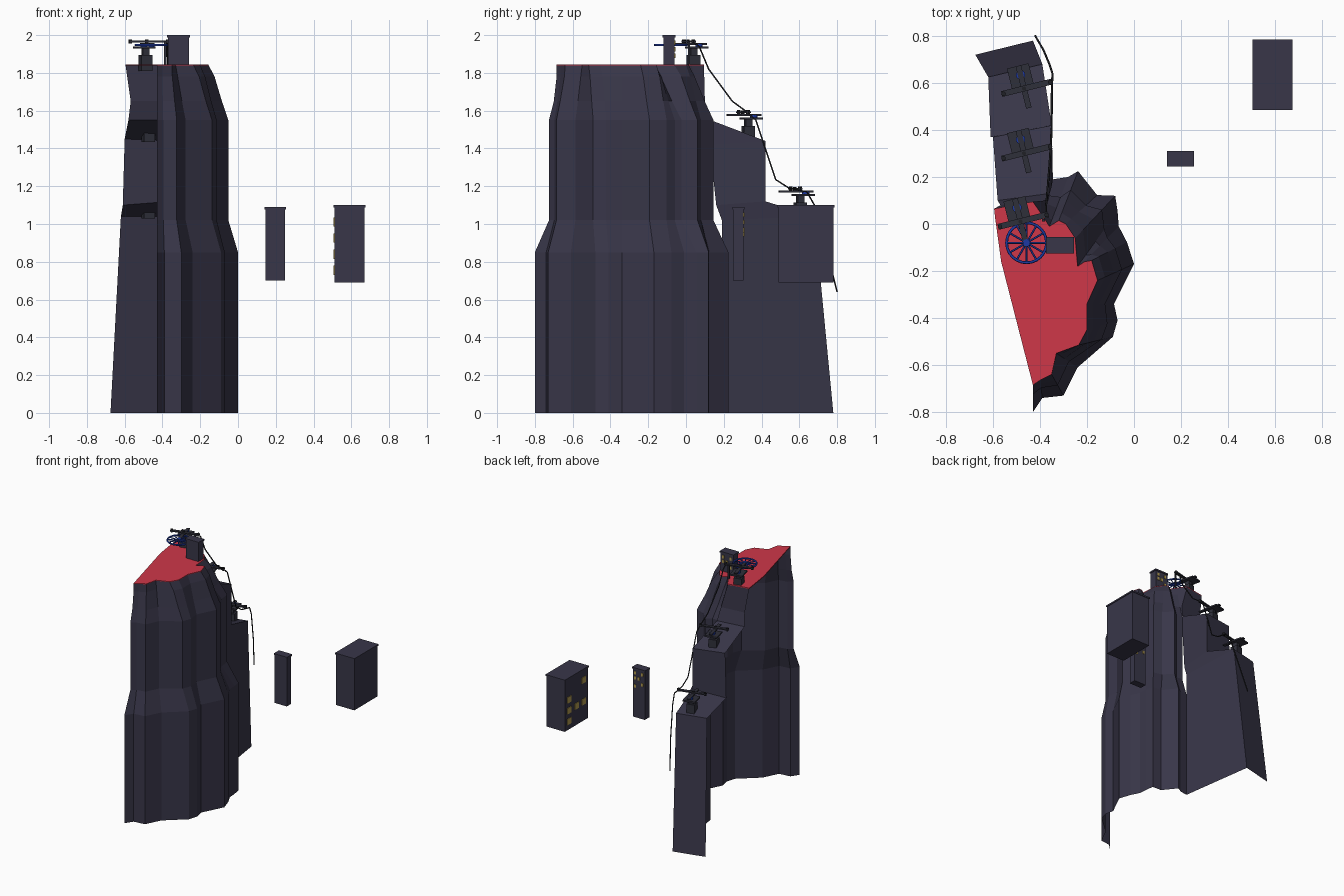
import bpy, bmesh, math
from mathutils import Vector, Matrix

if "Cube" in bpy.data.objects:
    bpy.data.objects.remove(bpy.data.objects["Cube"])


def material(name, rgb):
    m = bpy.data.materials.new(name)
    m.diffuse_color = (*rgb, 1)
    m.use_nodes = True
    m.node_tree.nodes["Principled BSDF"].inputs["Base Color"].default_value = m.diffuse_color
    return m


ROCK = material("slate_violet", (0.040, 0.037, 0.066))
RED = material("crimson", (0.62, 0.038, 0.066))
BLUE = material("royal_blue", (0.012, 0.04, 0.36))
DARK = material("charcoal", (0.014, 0.015, 0.019))
IRON = material("iron_grey", (0.028, 0.029, 0.042))
YELLOW = material("window_yellow", (0.45, 0.33, 0.08))


def finish(bm, name, mat):
    me = bpy.data.meshes.new(name)
    bm.to_mesh(me)
    bm.free()
    me.materials.append(mat)
    ob = bpy.data.objects.new(name, me)
    bpy.context.collection.objects.link(ob)
    return ob


def box(name, lo, hi, mat, frame=Matrix()):
    lo, hi = Vector(lo), Vector(hi)
    bm = bmesh.new()
    bmesh.ops.create_cube(bm, size=1)
    for v in bm.verts:
        v.co = frame @ Vector([(lo[k] + hi[k]) / 2 + v.co[k] * (hi[k] - lo[k]) for k in range(3)])
    return finish(bm, name, mat)


def disc(name, r, z0, z1, at, mat, frame, n=12):
    bm = bmesh.new()
    bmesh.ops.create_cone(bm, cap_ends=True, segments=n, radius1=r, radius2=r, depth=z1 - z0,
                          matrix=frame @ Matrix.Translation((at[0], at[1], (z0 + z1) / 2)))
    return finish(bm, name, mat)


def sheet(name, rows, mat):
    """Open surface through rows of points, bottom row first."""
    bm = bmesh.new()
    grid = [[bm.verts.new(p) for p in row] for row in rows]
    for a, b in zip(grid, grid[1:]):
        for i in range(len(a) - 1):
            bm.faces.new((a[i], a[i + 1], b[i + 1], b[i]))
    return finish(bm, name, mat)


def tube(name, pts, r, mat, cyclic=False):
    cu = bpy.data.curves.new(name, 'CURVE')
    cu.dimensions = '3D'
    cu.bevel_depth = r
    cu.bevel_resolution = 1
    cu.use_fill_caps = True
    s = cu.splines.new('POLY')
    s.points.add(len(pts) - 1)
    for p, c in zip(s.points, pts):
        p.co = (*c, 1)
    s.use_cyclic_u = cyclic
    cu.materials.append(mat)
    ob = bpy.data.objects.new(name, cu)
    bpy.context.collection.objects.link(ob)
    return ob


# Cliff: an open fluted wall blended from foot outline to rim outline
foot = [(-.43, -.80), (-.39, -.74), (-.30, -.73), (-.24, -.61), (-.09, -.48), (-.07, -.41),
        (-.085, -.34), (0, -.17), (-.03, -.077), (-.065, -.01), (-.07, .055), (-.08, .12),
        (-.157, .123), (-.238, .225), (-.28, .20), (-.345, .19)]
rim = [(-.43, -.685), (-.40, -.665), (-.35, -.64), (-.33, -.55), (-.235, -.515), (-.20, -.45),
       (-.20, -.34), (-.155, -.24), (-.18, -.155), (-.21, -.16), (-.24, -.18), (-.25, -.06),
       (-.29, 0), (-.32, .015), (-.36, -.01), (-.385, .03)]
rows = []
for z, t in [(0, 0), (.85, 0), (1.02, .33), (1.55, .33), (1.65, .55), (1.78, .8), (1.84, 1)]:
    row = []
    for i, (f, r) in enumerate(zip(foot, rim)):
        # the front end and the back end step in further than the right side
        extra = .32 * max(0, 1 - i / 4) + .1 * max(0, (i - 11) / 4)
        k = min(1, t + extra) if 0 < t else 0
        row.append((f[0] + (r[0] - f[0]) * k, f[1] + (r[1] - f[1]) * k, z))
    rows.append(row)
sheet("cliff_wall", rows, ROCK)

# Stepped ridge behind the cliff: side wall, edge, open left side
ridge = [[(-.345, .19, 0), (-.43, .78, 0), (-.675, .72, 0)],
         [(-.345, .19, 1.02), (-.39, .68, 1.04), (-.62, .625, 1.04)],
         [(-.35, .16, 1.10), (-.35, .42, 1.12), (-.61, .37, 1.10)],
         [(-.36, .126, 1.42), (-.35, .42, 1.44), (-.60, .37, 1.45)],
         [(-.36, .126, 1.55), (-.36, .13, 1.55), (-.58, .10, 1.55)],
         [(-.37, .08, 1.65), (-.375, .10, 1.65), (-.568, .08, 1.65)],
         [(-.385, .03, 1.84), (-.43, .095, 1.84), (-.595, .065, 1.84)]]
sheet("stepped_ridge", ridge, ROCK)

# Red plateau, a thin plate over the rim
bm = bmesh.new()
outline = rim + [(-.43, .095), (-.595, .065), (-.59, .02), (-.565, -.16)]
face = bm.faces.new([bm.verts.new((x, y, 1.838)) for x, y in outline])
ext = bmesh.ops.extrude_face_region(bm, geom=[face])
bmesh.ops.translate(bm, vec=(0, 0, .007), verts=[g for g in ext["geom"] if isinstance(g, bmesh.types.BMVert)])
bmesh.ops.recalc_face_normals(bm, faces=bm.faces)
finish(bm, "plateau", RED)


# Buildings with overhanging roof slabs and lit windows
def building(name, x0, x1, y0, y1, z0, z1, side, lit, w, h, pitch, top):
    box(name, (x0, y0, z0), (x1, y1, z1 - .01), ROCK)
    e = .005
    box(name + "_roof", (x0 - e, y0 - e, z1 - .012), (x1 + e, y1 + e, z1), ROCK)
    for c, r in lit:
        z = z1 - top - r * pitch[1]
        if side == "left":
            y = (y0 + y1) / 2 - c * pitch[0]
            box(name + "_window", (x0 - .004, y - w, z - h), (x0 + .002, y + w, z + h), YELLOW)
        else:
            x = (x0 + x1) / 2 + c * pitch[0]
            box(name + "_window", (x - w, y1 - .002, z - h), (x + w, y1 + .004, z + h), YELLOW)


building("wide_tower", .51, .67, .49, .78, .69, 1.10, "left",
         [(-1, 1), (1, 0), (0, 2), (1, 2), (-1, 3), (0, 1), (1, 1.5)][:5] + [(-1, 2)],
         .025, .024, (.09, .085), .09)
few = [(-1, 0), (1, 0), (0, 1), (1, 1), (-1, 2), (1, 2.6)]
building("slim_tower", .145, .25, .25, .305, .70, 1.09, "back", few, .009, .012, (.032, .04), .04)
building("summit_tower", -.37, -.26, -.12, -.06, 1.61, 2.0, "back", few[:5], .009, .012, (.032, .035), .04)


# Cable stations on each step
def station(n, x, y, z, reach):
    f = Matrix.Translation((x, y, z)) @ Matrix.Rotation(math.radians(14), 4, 'Z')
    s = f"station_{n}_"
    box(s + "base", (-.03, -.03, -.03), (.03, .03, .055), IRON, f)
    box(s + "neck", (-.018, -.018, .055), (.018, .018, .09), IRON, f)
    box(s + "deck", (-.05, -.035, .088), (.045, .07, .1), IRON, f)
    disc(s + "hub", .02, .1, .113, (0, .03), BLUE, f)
    box(s + "beam", (-.012, -reach, .108), (.012, .07, .117), IRON, f)
    box(s + "crossarm", (-.098, -.042, .122), (.122, -.017, .131), IRON, f)
    for px in (-.09, .114):
        disc(s + "pulley", .01, .115, .138, (px, -.03), DARK, f, 8)
    disc(s + "pin", .009, .113, .136, (0, -.03), DARK, f, 8)


station(1, -.475, .605, 1.06, .115)
station(2, -.475, .33, 1.465, .115)
station(3, -.49, .04, 1.84, .14)

# Horizontal wheel at the summit
cx, cy, cz, R = -.457, -.08, 1.947, .085
ring = [(cx + R * math.cos(a), cy + R * math.sin(a), cz) for a in [k * math.tau / 24 for k in range(24)]]
tube("wheel_rim", ring, .006, BLUE, True)
for k in range(12):
    tube("wheel_spoke", [(cx, cy, cz), ring[2 * k]], .0042, BLUE)
disc("wheel_hub", .016, -.01, .012, (0, 0), BLUE, Matrix.Translation((cx, cy, cz)))
box("summit_post", (-.391, .01, 1.83), (-.379, .022, 1.965), IRON)

# Hanging cable running down past the stations
tube("cable", [(-.375, .03, 1.97), (-.375, .07, 1.94), (-.37, .12, 1.82), (-.36, .245, 1.65),
               (-.355, .32, 1.595), (-.352, .37, 1.55), (-.35, .475, 1.235), (-.35, .545, 1.19),
               (-.347, .64, 1.17), (-.36, .68, 1.10), (-.385, .74, .88), (-.42, .80, .64)], .0045, DARK)
